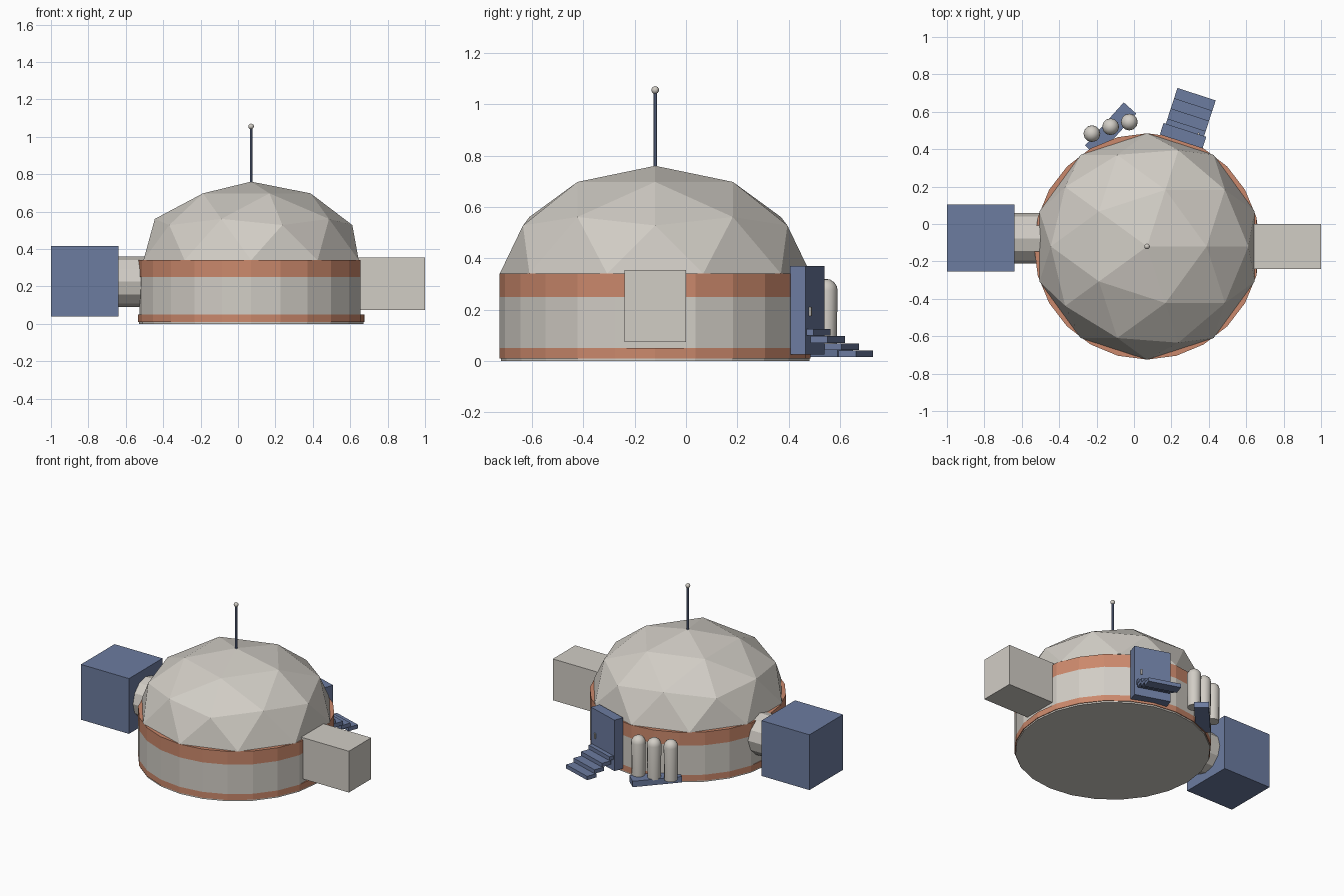
import bpy, bmesh, math
from mathutils import Matrix, Vector

cube = bpy.data.objects.get("Cube")
if cube:
    bpy.data.objects.remove(cube)


def material(name, rgb):
    m = bpy.data.materials.new(name)
    m.use_nodes = True
    colour = (*rgb, 1)
    m.diffuse_color = colour
    m.node_tree.nodes["Principled BSDF"].inputs["Base Color"].default_value = colour
    return m


GREY = material("pale grey", (0.64, 0.61, 0.56))
BLUE = material("slate blue", (0.15, 0.20, 0.35))
ORANGE = material("terracotta", (0.60, 0.25, 0.15))
CENTRE = Vector((0.07, -0.12, 0))
RADIUS = 0.605


def finish(name, bm, mat, smooth=False):
    bmesh.ops.recalc_face_normals(bm, faces=bm.faces)
    mesh = bpy.data.meshes.new(name)
    bm.to_mesh(mesh)
    bm.free()
    mesh.materials.append(mat)
    ob = bpy.data.objects.new(name, mesh)
    bpy.context.collection.objects.link(ob)
    if smooth:
        bpy.ops.object.select_all(action="DESELECT")
        ob.select_set(True)
        bpy.context.view_layer.objects.active = ob
        bpy.ops.object.shade_smooth_by_angle()
    return ob


def box(name, size, centre, mat, angle=0):
    bm = bmesh.new()
    bmesh.ops.create_cube(bm, size=1, matrix=Matrix.Translation(centre)
                          @ Matrix.Rotation(angle, 4, "Z") @ Matrix.Diagonal((*size, 1)))
    return finish(name, bm, mat)


def drum(name, z0, z1, mat, radius=RADIUS, caps=True, right=1, left=1):
    """24-sided ring; right and left scale the corners facing the two side modules."""
    bm = bmesh.new()
    bmesh.ops.create_cone(bm, segments=24, radius1=radius, radius2=radius,
                          depth=z1 - z0, cap_ends=caps)
    for v in bm.verts:
        if abs(v.co.y) < 0.01:
            v.co.x *= right if v.co.x > 0 else left
    bmesh.ops.translate(bm, verts=bm.verts, vec=CENTRE + Vector((0, 0, (z0 + z1) / 2)))
    return finish(name, bm, mat)


# Round base with coloured bands, flattened where the entry module meets it
FLAT = math.cos(math.radians(15))
drum("floor_slab", 0, 0.01, GREY, radius=0.6)
drum("lower_band", 0.01, 0.05, ORANGE)
drum("wall", 0.05, 0.25, GREY, caps=False, right=FLAT, left=0.985)
drum("upper_band", 0.25, 0.34, ORANGE, right=FLAT)

# Faceted dome
bm = bmesh.new()
bmesh.ops.create_icosphere(bm, subdivisions=2, radius=1)
bmesh.ops.delete(bm, geom=[v for v in bm.verts if v.co.z < -0.01], context="VERTS")
bmesh.ops.transform(bm, verts=bm.verts,
                    matrix=Matrix.Translation(CENTRE + Vector((0, 0, 0.34)))
                    @ Matrix.Diagonal((RADIUS, RADIUS, 0.42, 1)))
finish("dome", bm, GREY)

# Antenna
bm = bmesh.new()
bmesh.ops.create_cone(bm, segments=8, radius1=0.007, radius2=0.007, depth=0.3, cap_ends=True,
                      matrix=Matrix.Translation(CENTRE + Vector((0, 0, 0.9))))
finish("antenna_mast", bm, BLUE, True)
bm = bmesh.new()
bmesh.ops.create_uvsphere(bm, u_segments=12, v_segments=8, radius=0.015,
                          matrix=Matrix.Translation(CENTRE + Vector((0, 0, 1.055))))
finish("antenna_ball", bm, GREY, True)

# Side modules and connecting tube
box("left_module", (0.38, 0.24, 0.28), (0.81, -0.12, 0.215), GREY)
box("right_module", (0.36, 0.36, 0.375), (-0.82, -0.075, 0.2275), BLUE)
bm = bmesh.new()
bmesh.ops.create_cone(bm, segments=12, radius1=0.135, radius2=0.135, depth=0.16, cap_ends=True,
                      matrix=Matrix.Translation((-0.575, -0.077, 0.225))
                      @ Matrix.Rotation(math.pi / 2, 4, "Y"))
finish("connecting_tube", bm, GREY)

# Back door, handle and steps, set out along one radius of the base
TURN = math.radians(72)
OUT = Vector((math.cos(TURN), math.sin(TURN), 0))
SIDE = Vector((OUT.y, -OUT.x, 0))


def door_part(name, r0, r1, width, z0, z1, mat, offset=0):
    spot = CENTRE + OUT * (r0 + r1) / 2 + SIDE * offset + Vector((0, 0, (z0 + z1) / 2))
    box(name, (r1 - r0, width, z1 - z0), spot, mat, TURN)


door_part("door_block", 0.59, 0.655, 0.24, 0.025, 0.37, BLUE)
door_part("door_handle", 0.65, 0.664, 0.01, 0.175, 0.21, GREY, 0.075)
for i in range(4):
    outer = 0.856 - 0.0575 * i
    low = 0.015 + 0.028 * i
    door_part(f"step_{i + 1}", outer - 0.07, outer, 0.215, low, low + 0.026, BLUE)

# Storage tanks with rounded tops on a skewed stand
box("tank_stand", (0.31, 0.09, 0.04), (-0.125, 0.505, 0.035), BLUE, math.radians(48))
for i, (x, y) in enumerate([(-0.225, 0.483), (-0.125, 0.52), (-0.025, 0.545)]):
    bm = bmesh.new()
    bmesh.ops.create_uvsphere(bm, u_segments=12, v_segments=8, radius=0.045)
    # Drop the lower half to a flat foot below the domed top
    for v in bm.verts:
        if v.co.z < -0.001:
            v.co.z = -0.225
    bmesh.ops.translate(bm, verts=bm.verts, vec=(x, y, 0.275))
    finish(f"tank_{i + 1}", bm, GREY, True)
